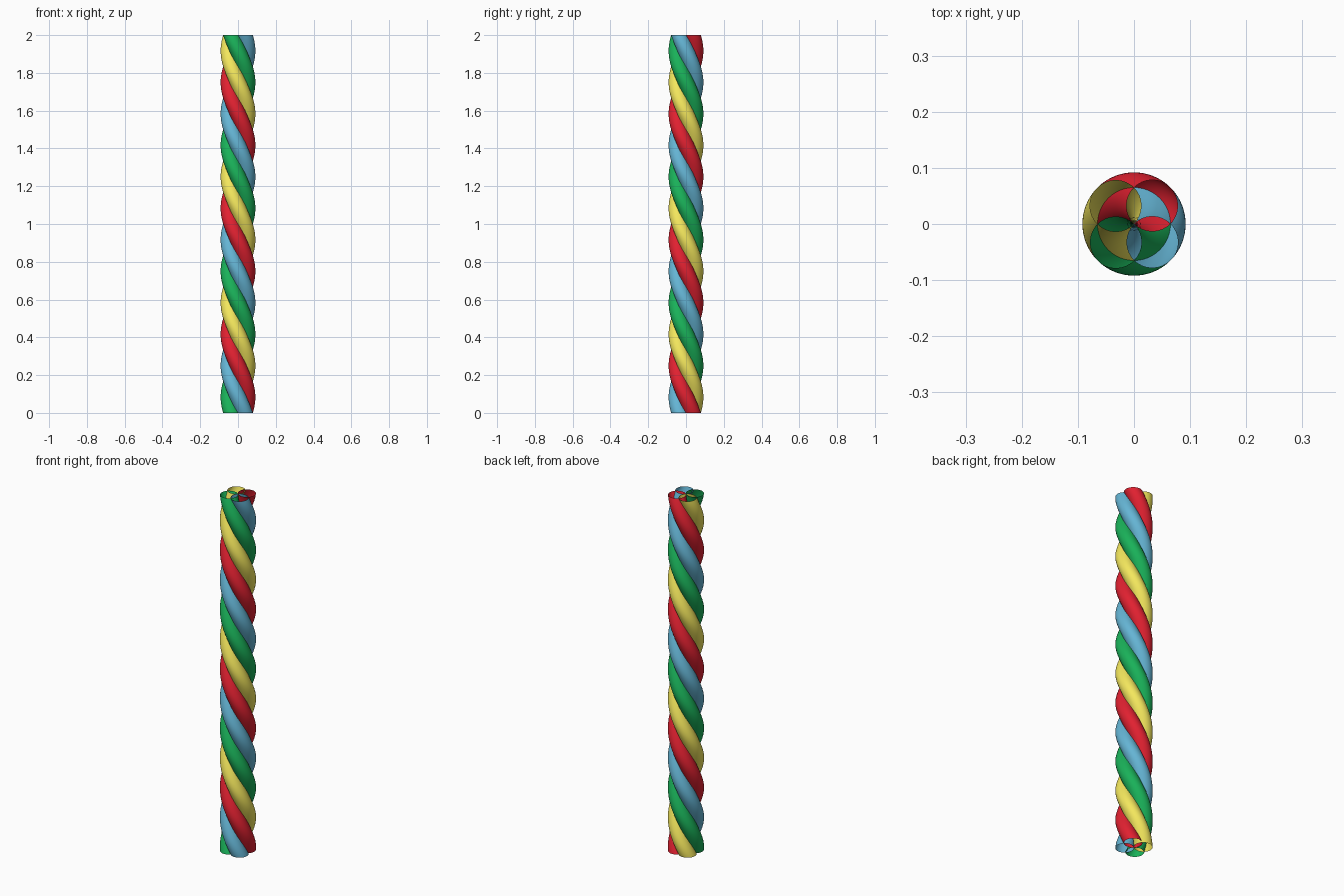
import bpy
from math import sin, cos, pi

if "Cube" in bpy.data.objects:
    bpy.data.objects.remove(bpy.data.objects["Cube"])

HEIGHT, TURNS = 2.0, -3.0      # left-handed twist
CENTRE_R, TUBE_R = 0.046, 0.046
SIDES, STEPS = 32, 216


def strand(name, start, color):
    """Open tube: a flat circle swept up along a helix."""
    verts, faces = [], []
    for j in range(STEPS + 1):
        t = j / STEPS
        a = start + TURNS * 2 * pi * t
        for i in range(SIDES):
            b = a + 2 * pi * i / SIDES
            verts.append((CENTRE_R * cos(a) + TUBE_R * cos(b),
                          CENTRE_R * sin(a) + TUBE_R * sin(b),
                          HEIGHT * t))
    for j in range(STEPS):
        for i in range(SIDES):
            k = (i + 1) % SIDES
            lo, hi = j * SIDES, (j + 1) * SIDES
            faces.append((lo + i, lo + k, hi + k, hi + i))
    mesh = bpy.data.meshes.new(name)
    mesh.from_pydata(verts, [], faces)
    mesh.polygons.foreach_set("use_smooth", [True] * len(faces))
    mesh.update()
    mat = bpy.data.materials.new(name + "_colour")
    mat.diffuse_color = (*color, 1)
    mat.use_nodes = True
    mat.node_tree.nodes["Principled BSDF"].inputs["Base Color"].default_value = mat.diffuse_color
    mesh.materials.append(mat)
    obj = bpy.data.objects.new(name, mesh)
    bpy.context.collection.objects.link(obj)


# Four coloured strands, a quarter turn apart
STRANDS = [("red_strand", (0.75, 0.015, 0.03)),
           ("yellow_strand", (0.9, 0.8, 0.11)),
           ("green_strand", (0.01, 0.44, 0.1)),
           ("blue_strand", (0.13, 0.46, 0.66))]
for n, (name, color) in enumerate(STRANDS):
    strand(name, pi / 4 + n * pi / 2, color)
